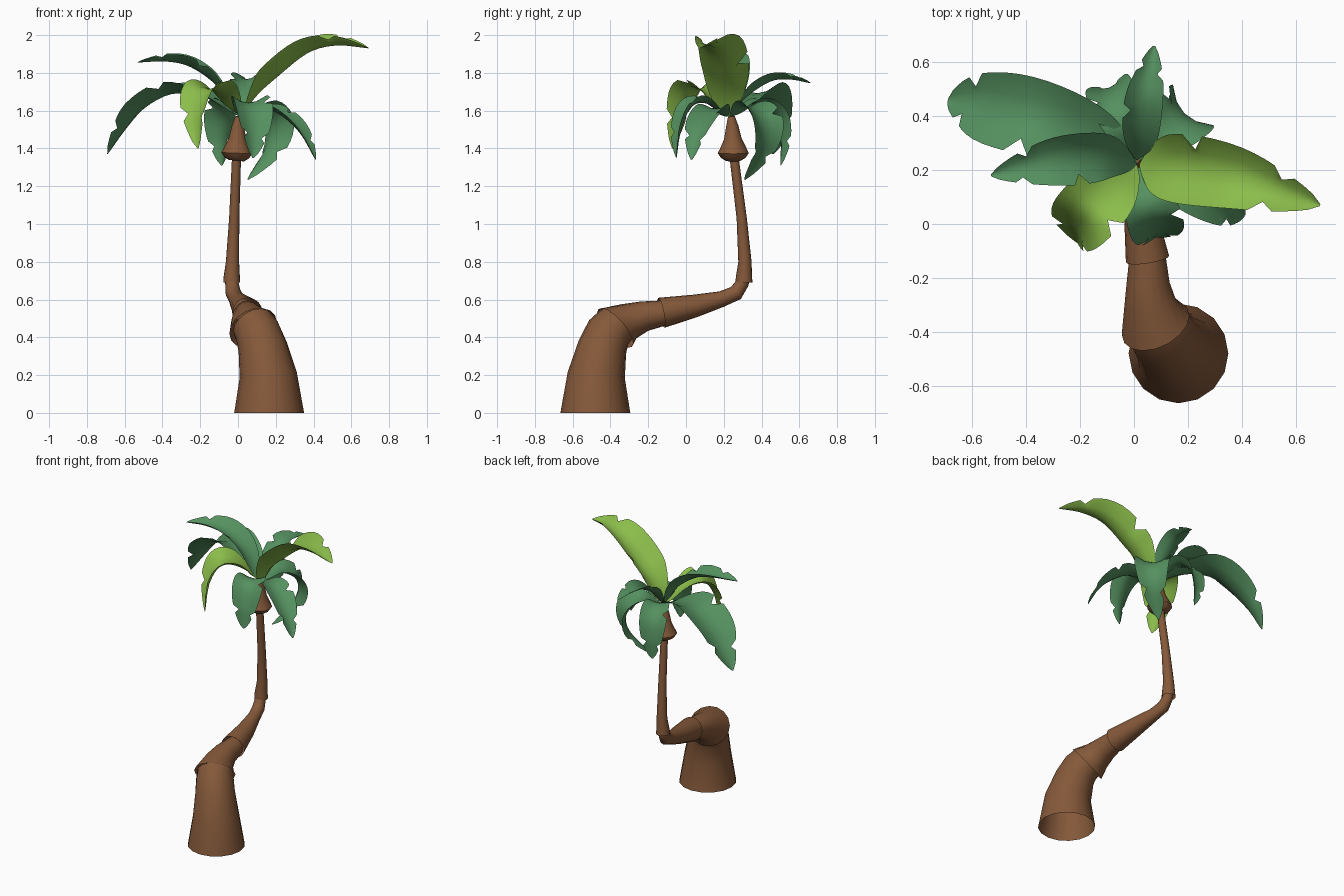
import bpy, bmesh, math
from mathutils import Vector

cube = bpy.data.objects.get("Cube")
if cube:
    bpy.data.objects.remove(cube, do_unlink=True)


def material(name, rgb):
    m = bpy.data.materials.new(name)
    m.use_nodes = True
    m.diffuse_color = (*rgb, 1)
    node = next(n for n in m.node_tree.nodes if n.type == 'BSDF_PRINCIPLED')
    node.inputs["Base Color"].default_value = (*rgb, 1)
    node.inputs["Roughness"].default_value = 0.9
    return m


BARK = material("bark brown", (0.235, 0.1, 0.042))
GREEN = material("deep leaf green", (0.09, 0.28, 0.115))
LIME = material("young leaf green", (0.26, 0.51, 0.07))


def finish(name, bm, mat, angle):
    mesh = bpy.data.meshes.new(name)
    bm.to_mesh(mesh)
    bm.free()
    mesh.materials.append(mat)
    ob = bpy.data.objects.new(name, mesh)
    bpy.context.collection.objects.link(ob)
    bpy.ops.object.select_all(action='DESELECT')
    ob.select_set(True)
    bpy.context.view_layer.objects.active = ob
    bpy.ops.object.shade_smooth_by_angle(angle=math.radians(angle))
    return ob


def tube(name, rings, sides=16, start=None):
    """Skin circles along a path, open below; each ring is (x, y, z, radius)."""
    bm = bmesh.new()
    pts = [Vector(r[:3]) for r in rings]
    loops = []
    for i, r in enumerate(rings):
        t = pts[min(i + 1, len(pts) - 1)] - pts[max(i - 1, 0)]
        if start and i == 0:
            t = Vector(start)
        t.normalize()
        u = Vector((1, 0, 0))
        u = (u - t * u.dot(t)).normalized()
        v = t.cross(u)
        loops.append([bm.verts.new(pts[i] + r[3] * (u * math.cos(a) + v * math.sin(a)))
                      for a in (2 * math.pi * k / sides for k in range(sides))])
    for a, b in zip(loops, loops[1:]):
        for k in range(sides):
            n = (k + 1) % sides
            bm.faces.new((a[k], a[n], b[n], b[k]))
    bm.faces.new(loops[-1])
    return finish(name, bm, BARK, 45)


def spline(points, t):
    """Catmull-Rom point at t in 0..1."""
    p = [Vector(q) for q in points]
    p = [2 * p[0] - p[1]] + p + [2 * p[-1] - p[-2]]
    n = len(points) - 1
    i = min(int(t * n), n - 1)
    s = t * n - i
    a, b, c, d = p[i:i + 4]
    return 0.5 * (2 * b + (c - a) * s + (2 * a - 5 * b + 4 * c - d) * s * s
                  + (3 * b - a - 3 * c + d) * s ** 3)


NOTCHES = {-1: (17,), 1: (10, 18)}


def frond(name, mat, half, points, fold=0.42, steps=22):
    """Channelled leaf blade along a spine, with torn notches on both edges."""
    bm = bmesh.new()
    heading = Vector(points[len(points) // 2]) - Vector(points[0])
    flat = Vector((-heading.y, heading.x, 0)).normalized()
    rows = []
    for i in range(steps + 1):
        t = i / steps
        mid = spline(points, t)
        tan = (spline(points, min(t + 0.02, 1)) - spline(points, max(t - 0.02, 0))).normalized()
        side = (flat - tan * flat.dot(tan)).normalized()
        up = tan.cross(side)
        width = half * (0.06 + 0.98 * math.sin(math.pi * t ** 0.9) ** 0.8) if 0 < t < 1 else 0.004
        row = []
        for s in (-1, -0.5, 0, 0.5, 1):
            w = width * (0.6 if i in NOTCHES.get(s, ()) else 1)
            lift = w * fold * s * s * min(1, 3 * t)
            row.append(bm.verts.new(mid + side * s * w + up * lift))
        rows.append(row)
    for a, b in zip(rows, rows[1:]):
        for k in range(4):
            bm.faces.new((a[k], b[k], b[k + 1], a[k + 1]))
    bmesh.ops.recalc_face_normals(bm, faces=bm.faces)
    if sum(f.normal.z for f in bm.faces) < 0:
        bmesh.ops.reverse_faces(bm, faces=bm.faces)
    return finish(name, bm, mat, 70)


# Trunk: four sleeves, each flaring over the end of the one below
tube("trunk_base", [(.165, -.48, 0, .185), (.16, -.475, .2, .152), (.13, -.442, .35, .13),
                    (.105, -.41, .425, .122), (.08, -.37, .465, .115)], start=(0, 0, 1))
tube("trunk_bend", [(.08, -.375, .45, .134), (.06, -.3, .485, .098),
                    (.052, -.22, .512, .08), (.05, -.11, .53, .066)], start=(-.35, .7, .62))
tube("trunk_middle", [(.05, -.13, .53, .081), (.022, .05, .567, .06), (-.008, .19, .603, .042),
                      (-.025, .265, .635, .041), (-.033, .3, .69, .035), (-.033, .305, .72, .03)])
tube("trunk_upper", [(-.033, .307, .69, .045), (-.033, .307, .72, .043), (-.029, .312, .8, .035),
                     (-.02, .295, 1.03, .027), (-.008, .255, 1.35, .024)])

# Swollen crown that the fronds grow from
tube("crown_bulb", [(-.008, .25, 1.34, .02), (-.008, .25, 1.335, .04), (-.007, .25, 1.35, .065),
                    (-.006, .25, 1.375, .082), (-.005, .25, 1.4, .07), (-.003, .248, 1.45, .047),
                    (0, .245, 1.52, .032), (.005, .24, 1.57, .018)], sides=12)

# Fronds, each laid along its own spine
frond("frond_left_tall", LIME, .125, [(.02, .22, 1.57), (.1, .21, 1.68), (.21, .2, 1.78),
                                      (.37, .175, 1.905), (.52, .125, 1.945), (.69, .07, 1.93)], .65)
frond("frond_front_right", LIME, .12, [(.01, .22, 1.58), (-.08, .14, 1.68), (-.165, .05, 1.71),
                                       (-.21, -.015, 1.6), (-.21, -.07, 1.4)])
frond("frond_right_long", GREEN, .14, [(.01, .23, 1.57), (-.15, .32, 1.66), (-.34, .385, 1.69),
                                       (-.5, .42, 1.61), (-.6, .45, 1.5), (-.69, .46, 1.37)])
frond("frond_right_high", GREEN, .092, [(.01, .22, 1.58), (-.11, .25, 1.73), (-.25, .24, 1.83),
                                        (-.38, .215, 1.86), (-.53, .18, 1.855)], .55)
frond("frond_back_high", GREEN, .07, [(.01, .24, 1.58), (.025, .33, 1.68), (.035, .45, 1.755),
                                      (.055, .55, 1.765), (.075, .66, 1.745)], .55)
frond("frond_back_low", GREEN, .088, [(.01, .24, 1.57), (-.04, .37, 1.64), (-.08, .47, 1.58),
                                      (-.09, .505, 1.45), (-.085, .5, 1.31)])
frond("frond_back_left", GREEN, .11, [(.02, .24, 1.57), (.1, .33, 1.62), (.18, .4, 1.55),
                                      (.17, .4, 1.41), (.05, .31, 1.235)])
frond("frond_left_low", GREEN, .085, [(.02, .21, 1.57), (.14, .16, 1.61), (.25, .11, 1.56),
                                      (.34, .06, 1.47), (.41, .03, 1.34)])
frond("frond_front", GREEN, .1, [(.02, .21, 1.57), (.05, .1, 1.64), (.075, .02, 1.61),
                                 (.085, -.03, 1.49), (.08, -.05, 1.35)])
